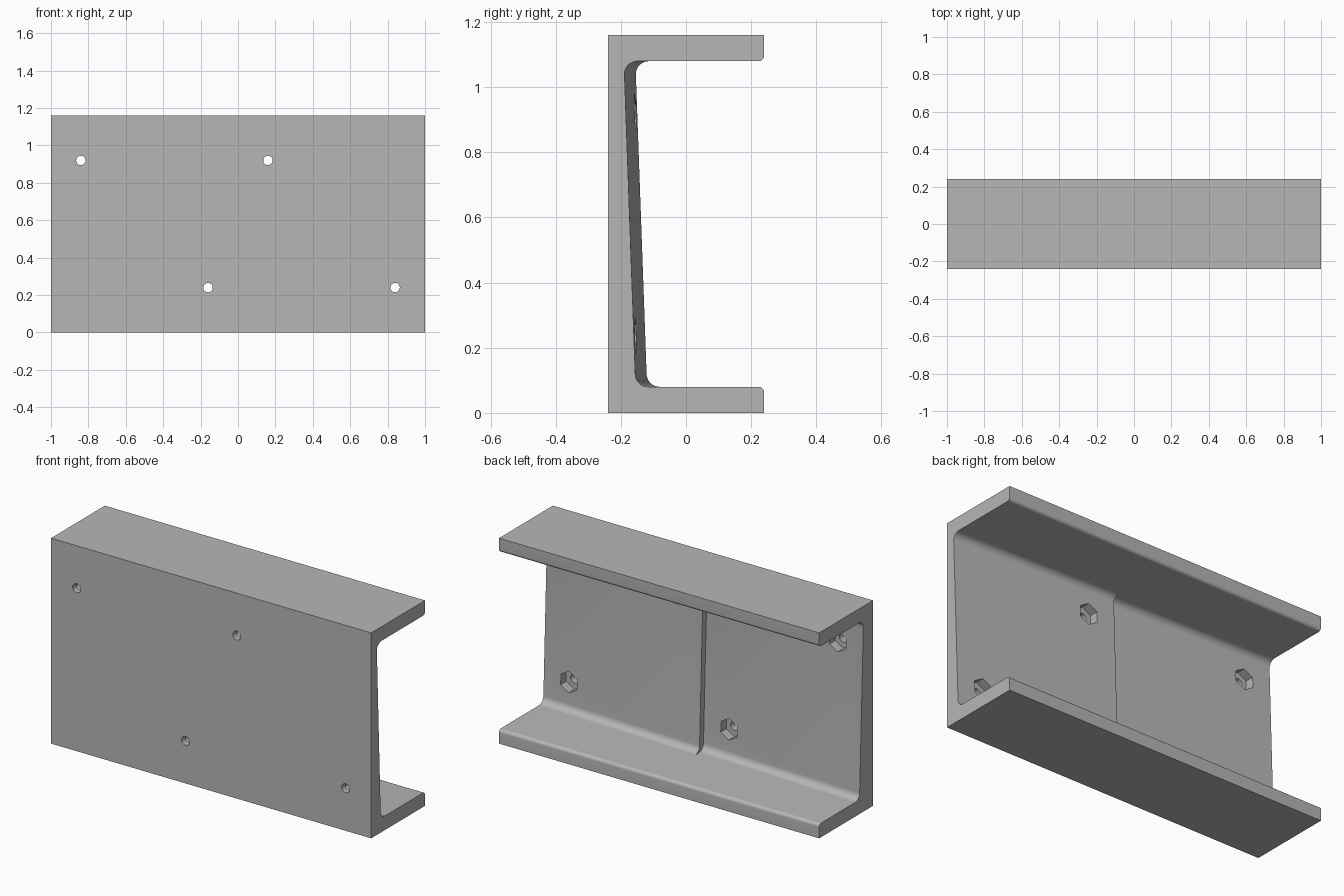
import bpy, bmesh, math
from mathutils import Matrix, Vector

if "Cube" in bpy.data.objects:
    bpy.data.objects.remove(bpy.data.objects["Cube"])

DEPTH, HEIGHT, FLANGE = 0.24, 1.16, 0.08
FILLET, TIP, RISE = 0.04, 0.018, 0.035
WEB_TOP, WEB_BOTTOM = -0.189, -0.156
POCKET_FLOOR = -0.205

grey = bpy.data.materials.new("plain grey")
grey.use_nodes = True
grey.diffuse_color = (0.47, 0.47, 0.47, 1)
grey.node_tree.nodes["Principled BSDF"].inputs["Base Color"].default_value = grey.diffuse_color


def add_object(name, bm):
    bmesh.ops.recalc_face_normals(bm, faces=bm.faces)
    mesh = bpy.data.meshes.new(name)
    bm.to_mesh(mesh)
    bm.free()
    mesh.materials.append(grey)
    obj = bpy.data.objects.new(name, mesh)
    bpy.context.collection.objects.link(obj)
    return obj


def arc(cy, cz, radius, start, end, steps=8):
    angles = [math.radians(start + (end - start) * i / steps) for i in range(steps + 1)]
    return [(cy + radius * math.cos(a), cz + radius * math.sin(a)) for a in angles]


def channel_profile(shift):
    """C-shaped section; shift thickens the web."""
    low, high = FLANGE, HEIGHT - FLANGE
    pts = [(-DEPTH, 0), (DEPTH, 0)]
    pts += arc(DEPTH - TIP, low - TIP, TIP, 0, 90)
    pts += arc(WEB_BOTTOM + shift + FILLET, low + FILLET, FILLET, 270, 180)
    pts += arc(WEB_TOP + shift + FILLET, high - FILLET, FILLET, 180, 90)
    pts += arc(DEPTH - TIP, high + TIP, TIP, 270, 360)
    return pts + [(DEPTH, HEIGHT), (-DEPTH, HEIGHT)]


def channel_half(name, x0):
    """Loft one unit length, thick at x0 and thin at the far end."""
    bm = bmesh.new()
    rings = [[bm.verts.new((x, y, z)) for y, z in channel_profile(s)]
             for x, s in ((x0, RISE), (x0 + 1, 0))]
    n = len(rings[0])
    for i in range(n):
        j = (i + 1) % n
        bm.faces.new((rings[0][i], rings[0][j], rings[1][j], rings[1][i]))
    for ring in rings:
        bm.faces.new(ring)
    return add_object(name, bm)


def prism_cutter(name, x, z, radius, sides, y0, y1):
    bm = bmesh.new()
    place = Matrix.Translation((x, (y0 + y1) / 2, z)) @ Matrix.Rotation(math.pi / 2, 4, "X")
    bmesh.ops.create_cone(bm, cap_ends=True, segments=sides, radius1=radius,
                          radius2=radius, depth=y1 - y0, matrix=place)
    return add_object(name, bm)


def combine(target, tool, operation):
    tool.hide_render = True
    mod = target.modifiers.new(tool.name, "BOOLEAN")
    mod.operation, mod.solver, mod.object = operation, "EXACT", tool
    bpy.context.view_layer.objects.active = target
    bpy.ops.object.modifier_apply(modifier=mod.name)
    bpy.data.objects.remove(tool)


# Channel with two sloping web halves that meet at a step
channel = channel_half("channel_bracket", 0)
combine(channel, channel_half("second_half", -1), "UNION")

# Bolt holes with hexagonal nut pockets behind them
for x, z in ((-0.84, 0.92), (0.16, 0.92), (-0.16, 0.24), (0.84, 0.24)):
    combine(channel, prism_cutter("nut_pocket", x, z, 0.06, 6, POCKET_FLOOR, 0), "DIFFERENCE")
    combine(channel, prism_cutter("bolt_hole", x, z, 0.025, 32, -0.3, 0), "DIFFERENCE")

# Merge coplanar faces and shade the fillets smooth
bm = bmesh.new()
bm.from_mesh(channel.data)
bmesh.ops.remove_doubles(bm, verts=bm.verts, dist=0.0001)
bmesh.ops.dissolve_limit(bm, angle_limit=math.radians(0.3), verts=bm.verts, edges=bm.edges)
bm.to_mesh(channel.data)
bm.free()
bpy.ops.object.select_all(action="DESELECT")
channel.select_set(True)
bpy.context.view_layer.objects.active = channel
bpy.ops.object.shade_smooth_by_angle(angle=math.radians(30))
